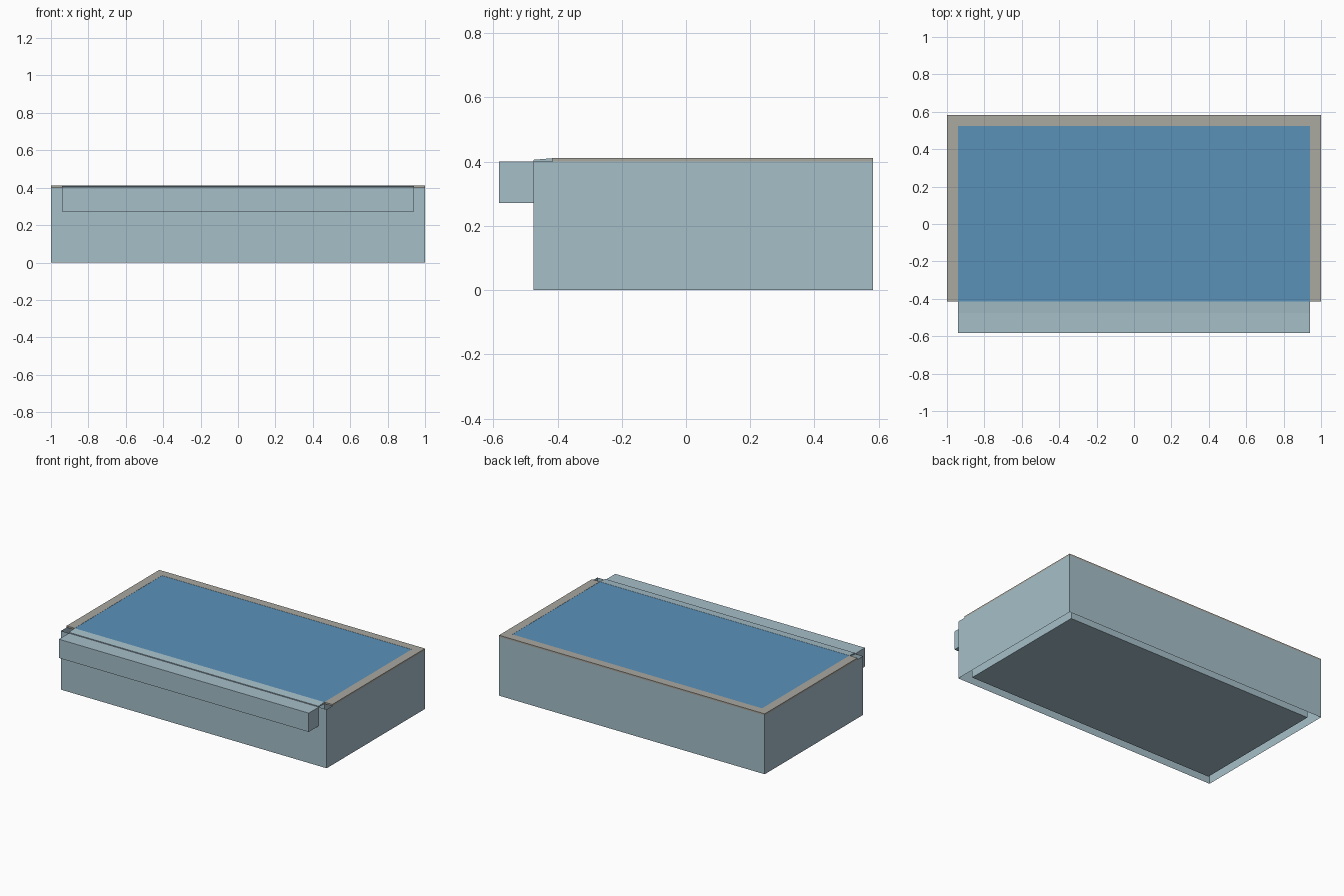
import bpy

if "Cube" in bpy.data.objects:
    bpy.data.objects.remove(bpy.data.objects["Cube"])


def srgb(r, g, b):
    return [((c / 255 + 0.055) / 1.055) ** 2.4 for c in (r, g, b)] + [1.0]


def material(name, rgb):
    m = bpy.data.materials.new(name)
    m.diffuse_color = srgb(*rgb)
    m.use_nodes = True
    m.node_tree.nodes["Principled BSDF"].inputs["Base Color"].default_value = m.diffuse_color
    return m


TILE = material("pale_tile", (166, 191, 201))
STONE = material("coping_stone", (170, 168, 160))
WATER = material("water_blue", (91, 145, 185))

# Outer shell and basin limits
X, Y0, Y1 = 1.0, -0.475, 0.582
XI, YI0, YI1 = 0.94, -0.415, 0.525
RIM, TOP = 0.40, 0.411


def make(name, verts, faces, mat):
    me = bpy.data.meshes.new(name)
    me.from_pydata(verts, [], faces)
    me.materials.append(mat)
    ob = bpy.data.objects.new(name, me)
    bpy.context.collection.objects.link(ob)
    return ob


def rect(x, y0, y1, z):
    return [(-x, y0, z), (x, y0, z), (x, y1, z), (-x, y1, z)]


def prism(name, outline, z0, z1, mat):
    """Extrude a counter-clockwise plan outline upwards."""
    n = len(outline)
    verts = [(x, y, z) for z in (z0, z1) for x, y in outline]
    faces = [(i, (i + 1) % n, (i + 1) % n + n, i + n) for i in range(n)]
    faces += [tuple(reversed(range(n))), tuple(range(n, 2 * n))]
    return make(name, verts, faces, mat)


SIDES = [(i, (i + 1) % 4, (i + 1) % 4 + 4, i + 4) for i in range(4)]

# Outer walls: thin skin, open above and below
make("outer_walls", rect(X, Y0, Y1, 0) + rect(X, Y0, Y1, RIM), SIDES, TILE)

# Basin: inner walls facing inwards plus the floor
make("basin", rect(XI, YI0, YI1, 0.002) + rect(XI, YI0, YI1, RIM),
     [f[::-1] for f in SIDES] + [(0, 1, 2, 3)], TILE)

# U-shaped stone coping on three sides
prism("coping", [(-X, YI0), (-XI, YI0), (-XI, YI1), (XI, YI1),
                 (XI, YI0), (X, YI0), (X, Y1), (-X, Y1)], RIM, TOP, STONE)

# Sloped overflow edge at the front
profile = [(Y0, RIM), (YI0, RIM), (YI0, TOP), (Y0, 0.406)]
make("overflow_edge", [(x, y, z) for x in (-XI, XI) for y, z in profile],
     [f[::-1] for f in SIDES] + [(0, 1, 2, 3), (7, 6, 5, 4)], TILE)

# Catch trough hung on the front wall
prism("catch_trough", [(-XI, -0.582), (XI, -0.582), (XI, Y0), (-XI, Y0)],
      0.272, RIM, TILE)

# Water surface
make("water", rect(XI, YI0, YI1, TOP - 0.001), [(0, 1, 2, 3)], WATER)
